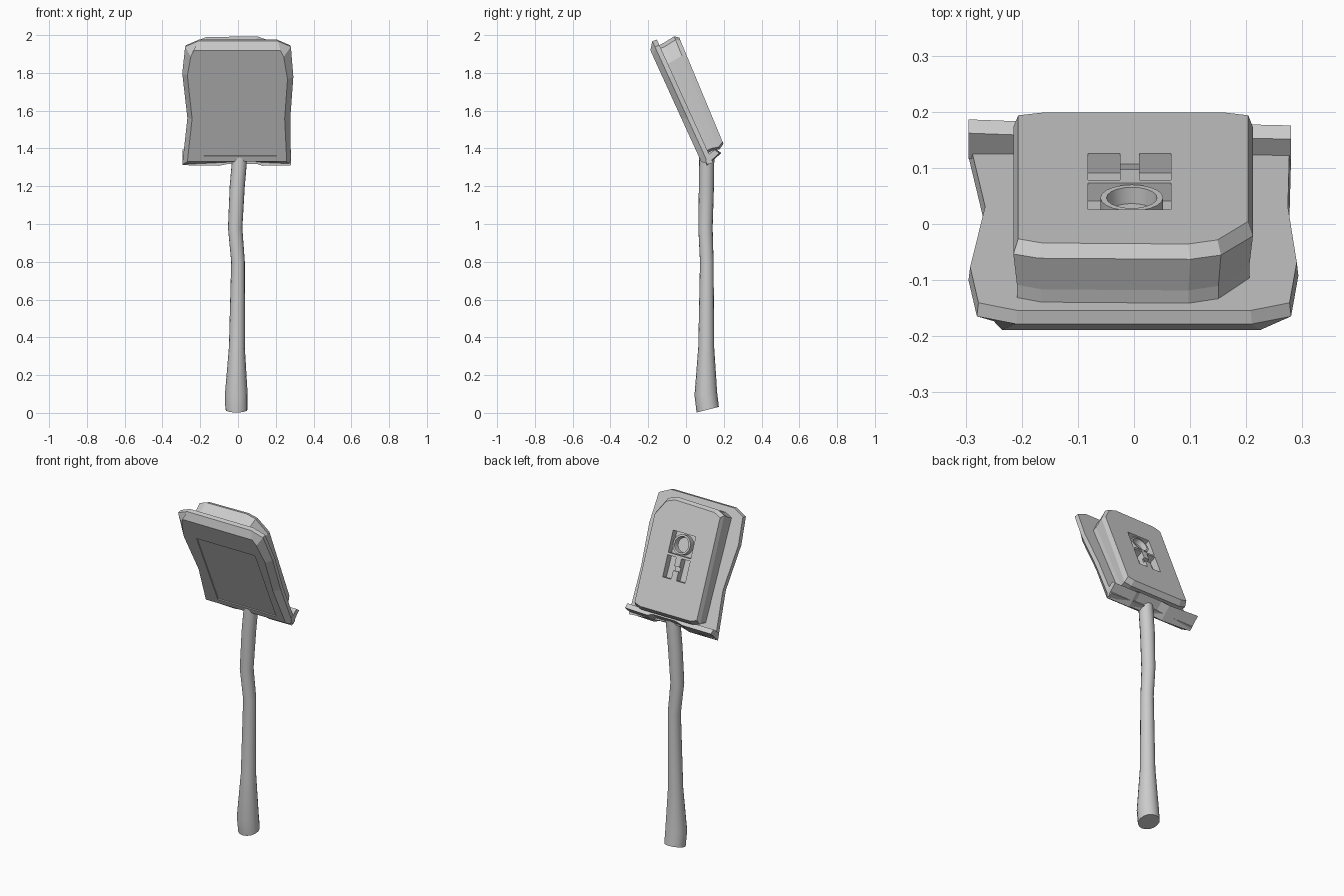
import bpy, bmesh, math
from mathutils import Vector

if "Cube" in bpy.data.objects:
    bpy.data.objects.remove(bpy.data.objects["Cube"])

C, S = 0.91, 0.415


def head(x, s, t):
    # tilted head frame: s runs up the panel, t runs out of its back
    return Vector((x, 0.08 - S * s + C * t, 1.33 + C * s + S * t))


def loft(name, loops, smooth=None):
    # skin a closed stack of equal-length loops
    bm = bmesh.new()
    rows = [[bm.verts.new(p) for p in loop] for loop in loops]
    n = len(rows[0])
    for a, b in zip(rows, rows[1:]):
        for i in range(n):
            j = (i + 1) % n
            bm.faces.new((a[i], a[j], b[j], b[i]))
    bm.faces.new(rows[0])
    bm.faces.new(rows[-1])
    bmesh.ops.recalc_face_normals(bm, faces=bm.faces)
    me = bpy.data.meshes.new(name)
    bm.to_mesh(me)
    bm.free()
    ob = bpy.data.objects.new(name, me)
    bpy.context.collection.objects.link(ob)
    bpy.ops.object.select_all(action='DESELECT')
    ob.select_set(True)
    bpy.context.view_layer.objects.active = ob
    if smooth:
        bpy.ops.object.shade_smooth_by_angle(angle=math.radians(smooth))
    return ob


def cut(target, x0, x1, s0, s1, t0, t1):
    # carve a rectangular pocket in head coordinates
    cutter = loft("pocket_cutter", [[head(x, s, t) for x, s in
                  ((x0, s0), (x1, s0), (x1, s1), (x0, s1))] for t in (t0, t1)])
    cutter.hide_render = True
    m = target.modifiers.new("pocket", 'BOOLEAN')
    m.operation = 'DIFFERENCE'
    m.solver = 'EXACT'
    m.object = cutter
    bpy.context.view_layer.objects.active = target
    bpy.ops.object.modifier_apply(modifier=m.name)
    bpy.data.objects.remove(cutter, do_unlink=True)


# wavy bevelled front plate
inner = [(-.268, .0), (-.243, .25), (-.268, .5), (-.25, .61), (-.235, .648),
         (.225, .648), (.242, .61), (.262, .48), (.247, .25), (.258, .0), (0, .0)]
outer = [(-.295, -.03), (-.268, .24), (-.295, .5), (-.28, .655), (-.21, .688),
         (.21, .688), (.28, .655), (.293, .48), (.277, .24), (.28, -.03), (0, -.012)]
plate = loft("front_plate", [
    [head(x, s, 0) for x, s in inner],
    [head(x, s, .03) for x, s in outer],
    [head(x * .99, s * .995, .055) for x, s in outer]])
cut(plate, -.18, .205, .033, .515, -.05, .006)

# raised lip along the bottom of the plate
lip = [(-.033, .024), (-.002, .112), (.024, .097), (.01, .04)]
loft("bottom_lip", [[head(x, s + ds, t + dt) for s, t in lip] for x, ds, dt in
     ((-.295, 0, .004), (-.1, 0, -.004), (-.05, .012, -.006),
      (.1, .012, -.006), (.13, 0, -.004), (.28, .004, -.006))])

# back housing with one clipped corner and bevelled rear edge
body = [(-.215, .035), (-.215, .635), (-.17, .655), (.1, .66), (.155, .64),
        (.212, .55), (.212, .035), (.17, .022), (-.17, .022)]


def ring(k, ds, t0, t1):
    return [head(x * k, .34 + (s - .34) * ds, t0 + (t1 - t0) * s / .65) for x, s in body]


housing = loft("back_housing", [ring(.97, .98, .04, .04), ring(.97, .98, .08, .08),
                                ring(1, 1.01, .115, .145), ring(.96, .955, .146, .167)])
cut(housing, -.082, .066, .362, .485, .122, .25)
cut(housing, -.082, -.025, .225, .348, .115, .25)
cut(housing, .01, .066, .225, .348, .115, .25)
cut(housing, -.025, .01, .275, .30, .14, .25)

# round socket: tube with a sunken floor
socket = [(.056, .11), (.056, .156), (.045, .156), (.041, .126)]
loft("round_socket", [[head(-.004 + r * math.cos(a), .422 + r * math.sin(a), t)
     for a in (i * math.tau / 20 for i in range(20))] for r, t in socket], 35)

# crooked pole: x, y, z, radius, tilt
stations = [(-.008, .115, .017, .059, .25), (-.009, .105, .1, .060, .12), (-.006, .107, .35, .042, 0),
            (0, .11, .8, .036, 0), (-.015, .103, .98, .038, 0),
            (-.004, .108, 1.2, .040, 0), (.01, .11, 1.36, .040, 0)]
loft("pole", [[Vector((x + r * math.cos(a), y + r * math.sin(a), z + r * math.sin(a) * k))
     for a in (i * math.tau / 16 for i in range(16))] for x, y, z, r, k in stations], 40)
